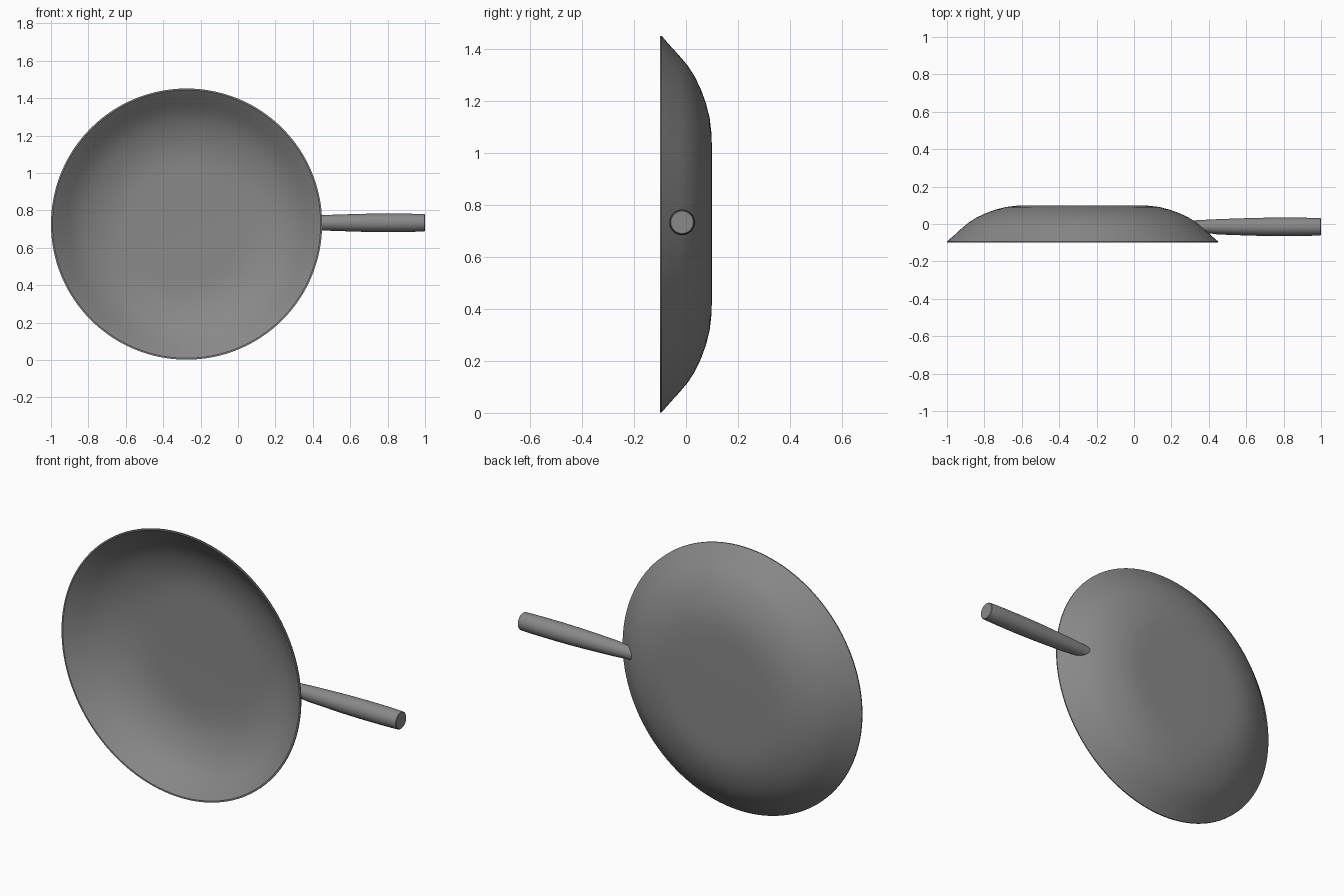
import bpy, bmesh, math

if "Cube" in bpy.data.objects:
    bpy.data.objects.remove(bpy.data.objects["Cube"])

CX, CZ = -0.275, 0.727   # centre of the pan
HY, HZ = -0.015, 0.734   # axis of the handle
# outer wall as (radius, y), from base to rim
OUTER = [(0.0, 0.10), (0.288, 0.10), (0.35, 0.098), (0.41, 0.091), (0.465, 0.077),
         (0.52, 0.057), (0.568, 0.034), (0.61, 0.007), (0.648, -0.025),
         (0.686, -0.060), (0.722, -0.091), (0.725, -0.094), (0.725, -0.10)]
# inner wall, from rim back to the centre
INNER = [(0.717, -0.10), (0.678, -0.068), (0.640, -0.033), (0.602, -0.002),
         (0.561, 0.024), (0.515, 0.046), (0.462, 0.065), (0.408, 0.079),
         (0.349, 0.086), (0.288, 0.088), (0.0, 0.088)]

grey = bpy.data.materials.new("dark_grey")
grey.diffuse_color = (0.25, 0.25, 0.25, 1)
grey.use_nodes = True
grey.node_tree.nodes["Principled BSDF"].inputs["Base Color"].default_value = grey.diffuse_color


def skin(name, rings, cap):
    """Join rings of points into a smooth surface, capping or poling the ends."""
    bm = bmesh.new()
    rows = [[bm.verts.new(p) for p in ring] for ring in rings]
    for a, b in zip(rows, rows[1:]):
        n = len(a)
        for i in range(n):
            j = (i + 1) % n
            bm.faces.new((a[i], a[j], b[j], b[i]))
    if cap:
        bm.faces.new(rows[0])
        bm.faces.new(rows[-1])
    bmesh.ops.remove_doubles(bm, verts=bm.verts, dist=1e-5)
    bmesh.ops.recalc_face_normals(bm, faces=bm.faces)
    mesh = bpy.data.meshes.new(name)
    bm.to_mesh(mesh)
    bm.free()
    mesh.materials.append(grey)
    obj = bpy.data.objects.new(name, mesh)
    bpy.context.collection.objects.link(obj)
    bpy.ops.object.select_all(action='DESELECT')
    obj.select_set(True)
    bpy.context.view_layer.objects.active = obj
    bpy.ops.object.shade_smooth_by_angle(angle=math.radians(35))
    return obj


def circle(n):
    return [(math.cos(t), math.sin(t)) for t in (2 * math.pi * i / n for i in range(n))]


def wall_x(y):
    """x of the pan's outer wall at depth y, on the handle side."""
    for (r0, y0), (r1, y1) in zip(OUTER[1:], OUTER[2:]):
        if y1 <= y <= y0:
            return CX + r0 + (r1 - r0) * (y0 - y) / (y0 - y1)
    return CX + OUTER[-1][0]


# Dish: thin revolved wall opening to the front
skin("pan_dish", [[(CX + r * c, y, CZ + r * s) for c, s in circle(128)]
                  for r, y in OUTER + INNER], cap=False)

# Handle: round tapered bar, inner end cut to follow the wall
rings = [[(wall_x(HY + 0.034 * c) - 0.004, HY + 0.034 * c, HZ + 0.034 * s)
          for c, s in circle(48)]]
for x, r in [(0.45, 0.041), (0.55, 0.0445), (0.66, 0.048), (0.78, 0.0495), (0.90, 0.049),
             (0.99, 0.047), (0.997, 0.046), (1.0, 0.043)]:
    rings.append([(x, HY + r * c, HZ + r * s) for c, s in circle(48)])
skin("handle", rings, cap=True)
